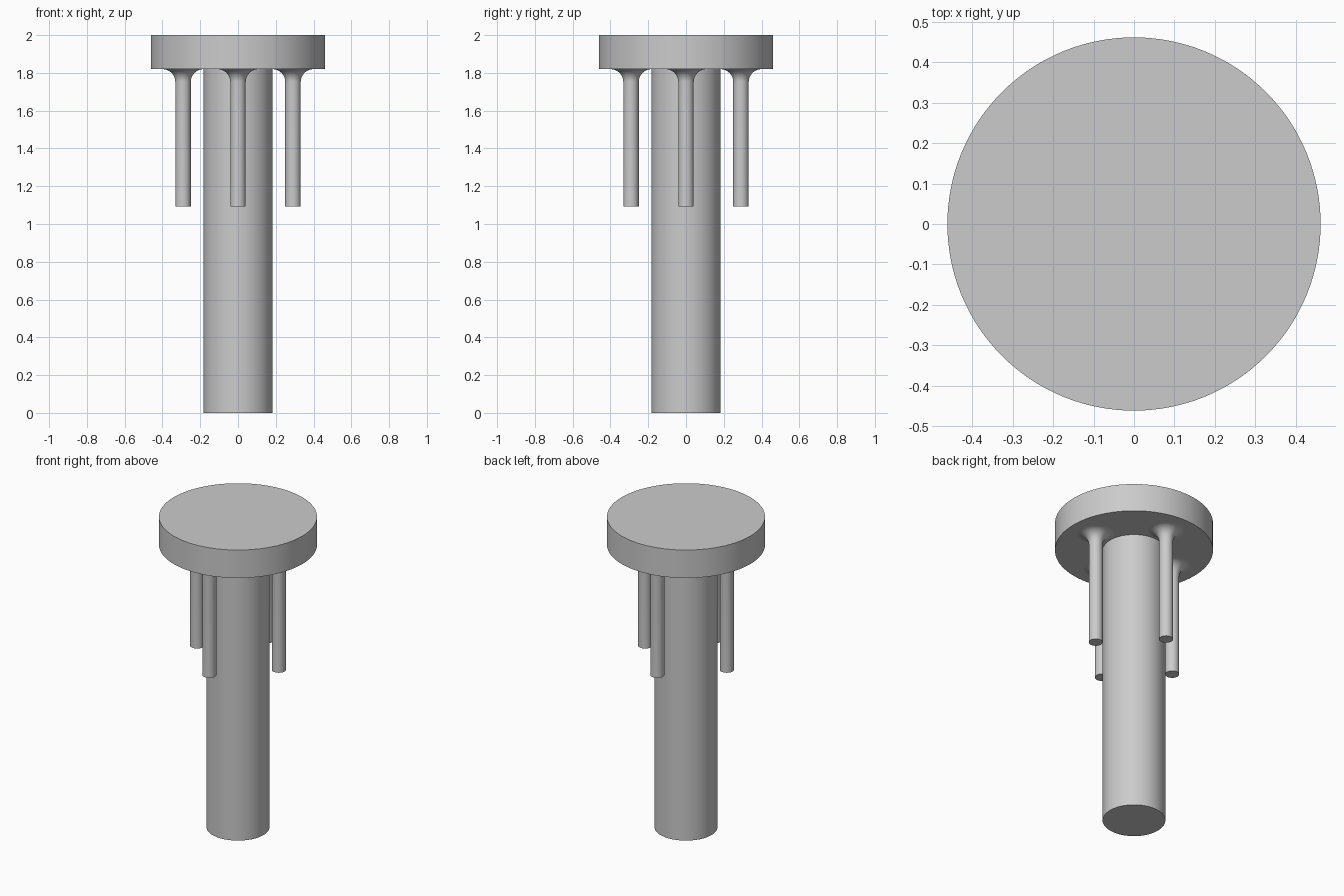
import bpy
import math

cube = bpy.data.objects.get("Cube")
if cube:
    bpy.data.objects.remove(cube, do_unlink=True)

grey = bpy.data.materials.new("light_grey")
grey.use_nodes = True
colour = (0.6, 0.6, 0.6, 1)
grey.diffuse_color = colour
grey.node_tree.nodes["Principled BSDF"].inputs["Base Color"].default_value = colour


def lathe(name, profile, centre=(0, 0), sides=96):
    """Revolve a (radius, height) profile, listed bottom to top, and cap both ends."""
    verts = [(r * math.cos(2 * math.pi * i / sides), r * math.sin(2 * math.pi * i / sides), z)
             for r, z in profile for i in range(sides)]
    faces = [(k * sides + i, k * sides + (i + 1) % sides,
              (k + 1) * sides + (i + 1) % sides, (k + 1) * sides + i)
             for k in range(len(profile) - 1) for i in range(sides)]
    faces.append(tuple(reversed(range(sides))))
    faces.append(tuple(range(len(verts) - sides, len(verts))))
    mesh = bpy.data.meshes.new(name)
    mesh.from_pydata(verts, [], faces)
    mesh.materials.append(grey)
    obj = bpy.data.objects.new(name, mesh)
    obj.location = (*centre, 0)
    bpy.context.collection.objects.link(obj)
    bpy.ops.object.select_all(action='DESELECT')
    obj.select_set(True)
    bpy.context.view_layer.objects.active = obj
    bpy.ops.object.shade_smooth_by_angle(angle=math.radians(30))
    return obj


HEAD_BOTTOM = 1.82

# Round head and central shaft
lathe("head", [(0.461, HEAD_BOTTOM), (0.461, 2.0)], sides=128)
lathe("shaft", [(0.183, 0), (0.183, HEAD_BOTTOM + 0.01)])

# Four pins, each flaring into the underside of the head
PIN, FILLET, STEPS = 0.041, 0.068, 10
pin_profile = [(PIN, 1.092)]
for s in range(STEPS + 1):
    a = math.pi / 2 * s / STEPS
    pin_profile.append((PIN + FILLET * (1 - math.cos(a)),
                        HEAD_BOTTOM - FILLET * (1 - math.sin(a))))
for side, direction in (("left", (1, 0)), ("back", (0, 1)),
                        ("right", (-1, 0)), ("front", (0, -1))):
    lathe(side + "_pin", pin_profile, [0.291 * d for d in direction], sides=48)
